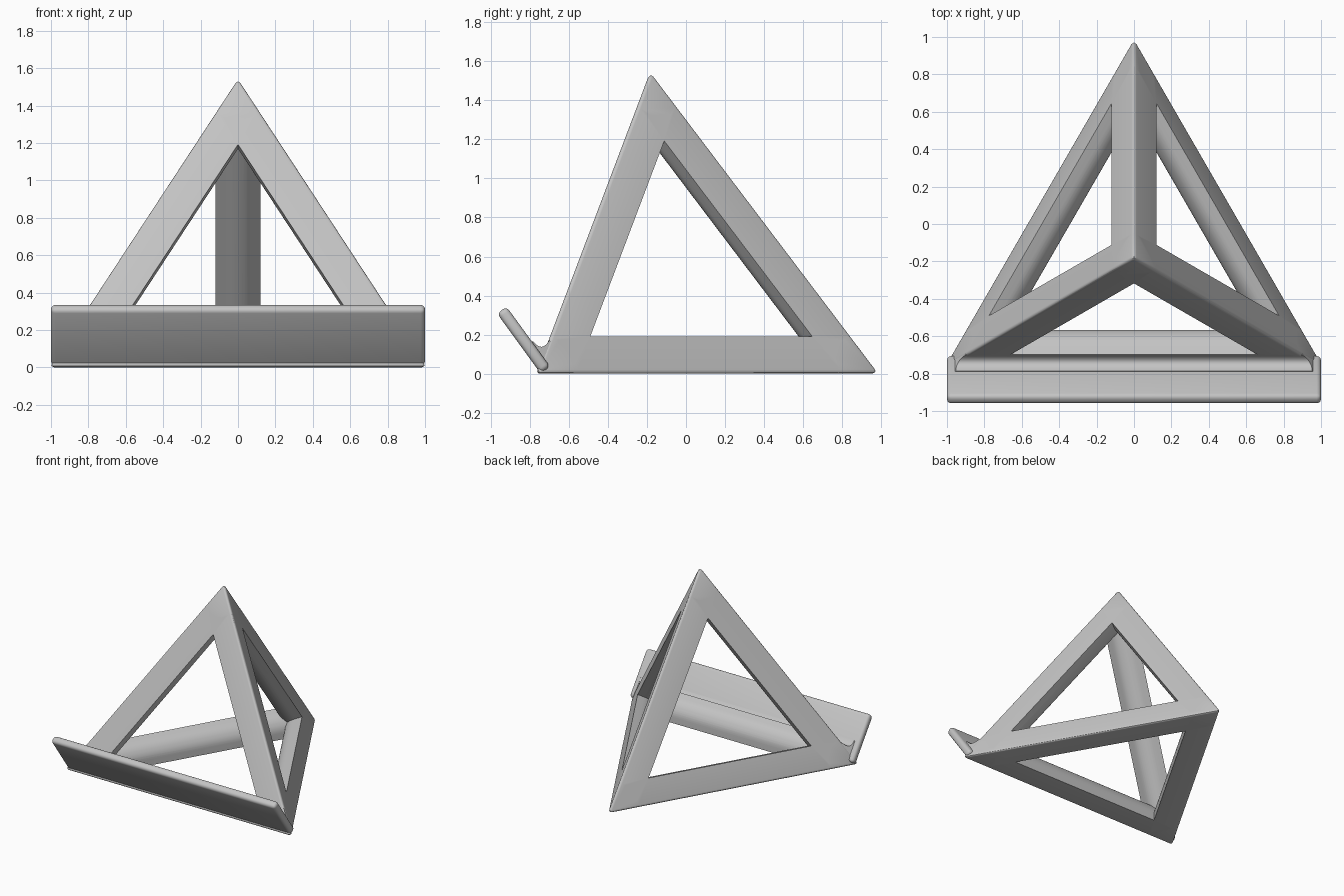
import bpy, bmesh, math
from itertools import combinations
from mathutils import Vector, Matrix

if "Cube" in bpy.data.objects:
    bpy.data.objects.remove(bpy.data.objects["Cube"])

H = 1.555                 # pyramid height
R = 0.757 * H             # base circumradius
CY = -0.18                # pyramid axis position in y
D = 0.203                 # bar width on each face
FILLET = 0.13             # rounding of the inner side of the bars

grey = bpy.data.materials.new("plain grey")
grey.diffuse_color = (0.55, 0.55, 0.55, 1)
grey.use_nodes = True
grey.node_tree.nodes["Principled BSDF"].inputs["Base Color"].default_value = grey.diffuse_color


def make_object(name, bm):
    bmesh.ops.recalc_face_normals(bm, faces=bm.faces[:])
    mesh = bpy.data.meshes.new(name)
    bm.to_mesh(mesh)
    bm.free()
    mesh.materials.append(grey)
    ob = bpy.data.objects.new(name, mesh)
    bpy.context.collection.objects.link(ob)
    return ob


def loft(bm, ring_a, ring_b):
    """Closed solid between two matching rings of points."""
    a = [bm.verts.new(p) for p in ring_a]
    b = [bm.verts.new(p) for p in ring_b]
    n = len(a)
    for i in range(n):
        j = (i + 1) % n
        bm.faces.new((a[i], a[j], b[j], b[i]))
    bm.faces.new(a[::-1])
    bm.faces.new(b)


def select_only(ob):
    bpy.ops.object.select_all(action='DESELECT')
    ob.select_set(True)
    bpy.context.view_layer.objects.active = ob


def smooth(ob):
    select_only(ob)
    bpy.ops.object.shade_smooth_by_angle(angle=math.radians(32))


# Pyramid corners: three on the ground, one apex
corners = [Vector((R * math.cos(math.radians(t)), CY + R * math.sin(math.radians(t)), 0))
           for t in (90, 210, 330)]
corners.append(Vector((0, CY, H)))

# Solid pyramid with softened edges
bm = bmesh.new()
verts = [bm.verts.new(c) for c in corners]
for tri in combinations(verts, 3):
    bm.faces.new(tri)
bmesh.ops.recalc_face_normals(bm, faces=bm.faces[:])
bmesh.ops.bevel(bm, geom=bm.edges[:], offset=0.022, offset_type='OFFSET',
                segments=4, profile=0.5, affect='EDGES')
frame = make_object("pyramid_frame", bm)

# Six bars along the edges, rounded on the inside and oversized on the outside
bm = bmesh.new()
for i, j in combinations(range(4), 2):
    a, b = corners[i], corners[j]
    axis = (b - a).normalized()
    f1, f2 = [((corners[k] - a) - axis * (corners[k] - a).dot(axis)).normalized()
              for k in range(4) if k not in (i, j)]
    u = (f1 + f2).normalized()
    v = (f1 - f2).normalized()
    half = f1.angle(f2) / 2
    n1 = -u * math.sin(half) + v * math.cos(half)
    n2 = -u * math.sin(half) - v * math.cos(half)
    centre = u * ((D - FILLET) / math.cos(half))
    section = [f1 * D + n1 * 0.05]
    for s in range(11):
        t = half * (1 - s / 5)
        section.append(centre + (u * math.cos(t) + v * math.sin(t)) * FILLET)
    section += [f2 * D + n2 * 0.05, u * -0.12]
    loft(bm, [a - axis * 0.3 + p for p in section], [b + axis * 0.3 + p for p in section])
bars = make_object("bar_cutter", bm)
bars.hide_render = True

# Keep only the part of the pyramid inside the bars
mod = frame.modifiers.new("open faces", 'BOOLEAN')
mod.operation = 'INTERSECT'
mod.solver = 'EXACT'
mod.use_self = True
mod.object = bars
select_only(frame)
bpy.ops.object.modifier_apply(modifier=mod.name)
bpy.data.objects.remove(bars)
smooth(frame)

# Tilted front ledge plate with rounded edges
bm = bmesh.new()
bmesh.ops.create_cube(bm, size=1, matrix=Matrix.Diagonal((2.0, 0.06, 0.38, 1)))
bmesh.ops.bevel(bm, geom=bm.edges[:], offset=0.024, offset_type='OFFSET',
                segments=4, profile=0.5, affect='EDGES')
bmesh.ops.transform(bm, verts=bm.verts[:],
                    matrix=Matrix.Translation((0, -0.832, 0.172))
                    @ Matrix.Rotation(math.radians(36), 4, 'X'))
smooth(make_object("ledge", bm))

# Concave fillet joining the ledge to the front of the frame
p0, p1, p2 = Vector((-0.785, 0.168)), Vector((-0.737, 0.105)), Vector((-0.70, 0.172))
profile = []
for s in range(11):
    t = s / 10
    profile.append(p0 * (1 - t) ** 2 + p1 * 2 * t * (1 - t) + p2 * t * t)
profile += [Vector(p) for p in ((-0.67, 0.12), (-0.68, 0.03), (-0.725, 0.03), (-0.80, 0.15))]


def side_x(y, z):
    """Half width between the slanted side faces."""
    return (0.3785 * (H - z) - 0.5 * (y - CY)) / 0.866 - 0.003


bm = bmesh.new()
loft(bm, [(-side_x(*p), p.x, p.y) for p in profile],
     [(side_x(*p), p.x, p.y) for p in profile])
smooth(make_object("ledge_fillet", bm))
